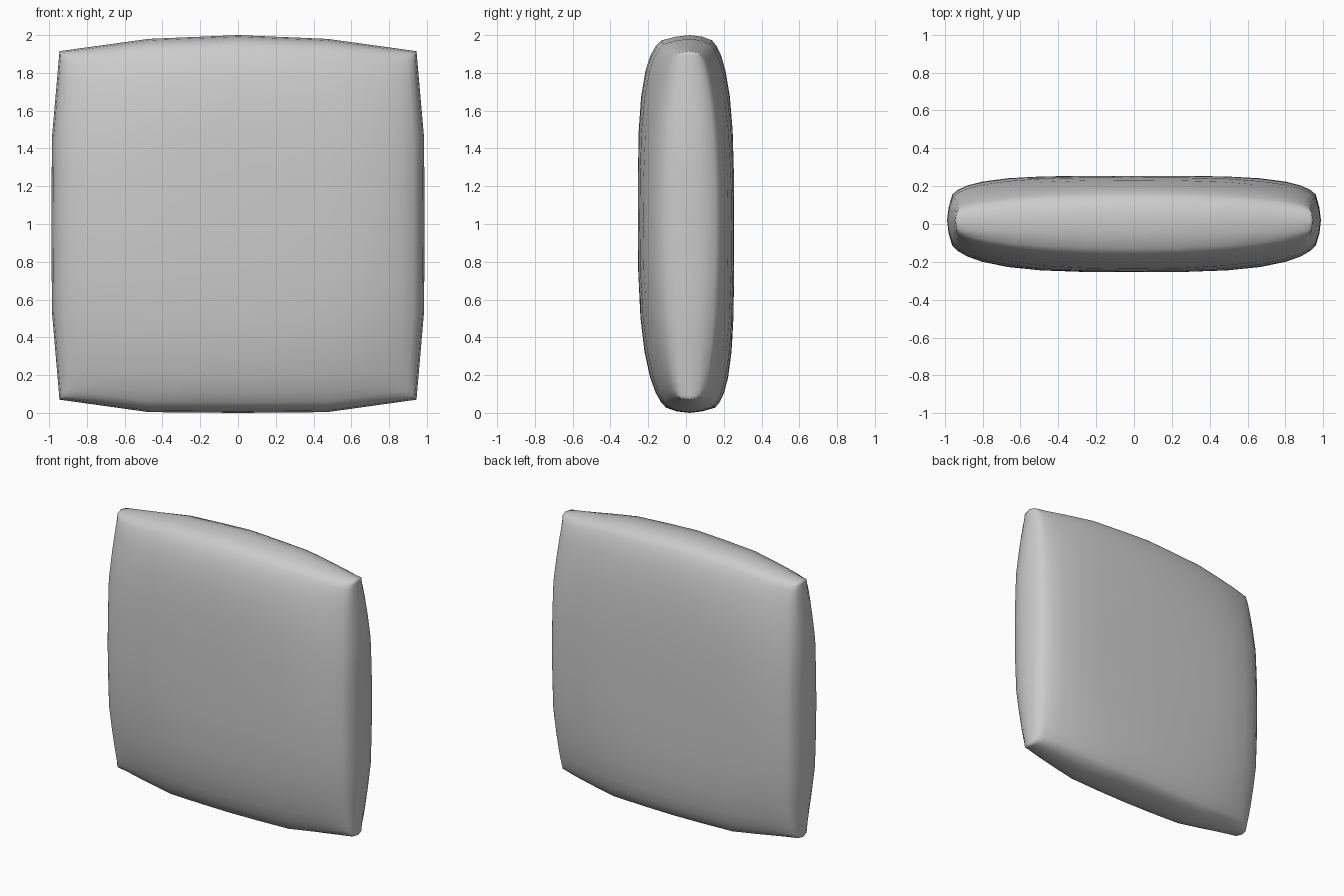
import bpy, bmesh

if "Cube" in bpy.data.objects:
    bpy.data.objects.remove(bpy.data.objects["Cube"])

# Grid stations across the cushion, denser towards the seams
HALF = [0.25, 0.5, 0.68, 0.82, 0.9, 0.95, 0.98, 1.0]
ST = [-a for a in reversed(HALF)] + [0.0] + HALF
N = len(ST)

def lerp_table(a, table):
    for (a0, b0), (a1, b1) in zip(table, table[1:]):
        if a <= a1:
            return b0 + (b1 - b0) * (a - a0) / (a1 - a0)
    return table[-1][1]

def outline(u, v, inset):
    """Square with gently bowed sides and tucked corners."""
    half_x = lerp_table(abs(v), [(0, 0.988), (0.5, 0.985), (1, 0.945)])
    top = [(0, 1.0), (0.5, 0.98), (1, 0.915)]
    bottom = [(0, 1.0), (0.5, 0.996), (1, 0.93)]
    half_z = lerp_table(abs(u), top if v > 0 else bottom)
    return u * half_x * inset, 1.0 + v * half_z * inset

def fall(a, p, q):
    return max(0, 1 - abs(a) ** p) ** q

def corner(u, v):
    """Corners are squeezed thinner than the middles of the edges."""
    return 1 - 0.3 * (u * v) ** 2

def front_depth(u, v):
    vertical = fall(v, 4, 0.37) if v > 0 else fall(v, 2.8, 0.45)
    return -(0.05 + 0.205 * fall(u, 3.2, 0.42) * vertical) * corner(u, v)

def back_depth(u, v):
    vertical = fall(v, 3.2, 0.42) if v > 0 else fall(v, 4, 0.35)
    return 0.02 + (0.065 + 0.17 * fall(u, 4, 0.34) * vertical) * corner(u, v)

bm = bmesh.new()

def panel(depth):
    rows = []
    for v in ST:
        row = []
        for u in ST:
            x, z = outline(u, v, 0.992)
            row.append(bm.verts.new((x, depth(u, v), z)))
        rows.append(row)
    for j in range(N - 1):
        for i in range(N - 1):
            bm.faces.new((rows[j][i], rows[j][i + 1], rows[j + 1][i + 1], rows[j + 1][i]))
    return rows

# Front and back panels
front = panel(front_depth)
back = panel(back_depth)

# Rounded rim joining the two panels
loop = ([(0, i) for i in range(N - 1)] + [(j, N - 1) for j in range(N - 1)]
        + [(N - 1, i) for i in range(N - 1, 0, -1)] + [(j, 0) for j in range(N - 1, 0, -1)])
rim = []
for j, i in loop:
    x, z = outline(ST[i], ST[j], 1.0)
    rim.append(bm.verts.new((x, 0.02, z)))
for k in range(len(loop)):
    n = (k + 1) % len(loop)
    (j0, i0), (j1, i1) = loop[k], loop[n]
    for side in (front, back):
        bm.faces.new((side[j0][i0], side[j1][i1], rim[n], rim[k]))

bmesh.ops.recalc_face_normals(bm, faces=bm.faces)
for f in bm.faces:
    f.smooth = True
mesh = bpy.data.meshes.new("cushion")
bm.to_mesh(mesh)
bm.free()
cushion = bpy.data.objects.new("cushion", mesh)
bpy.context.collection.objects.link(cushion)
